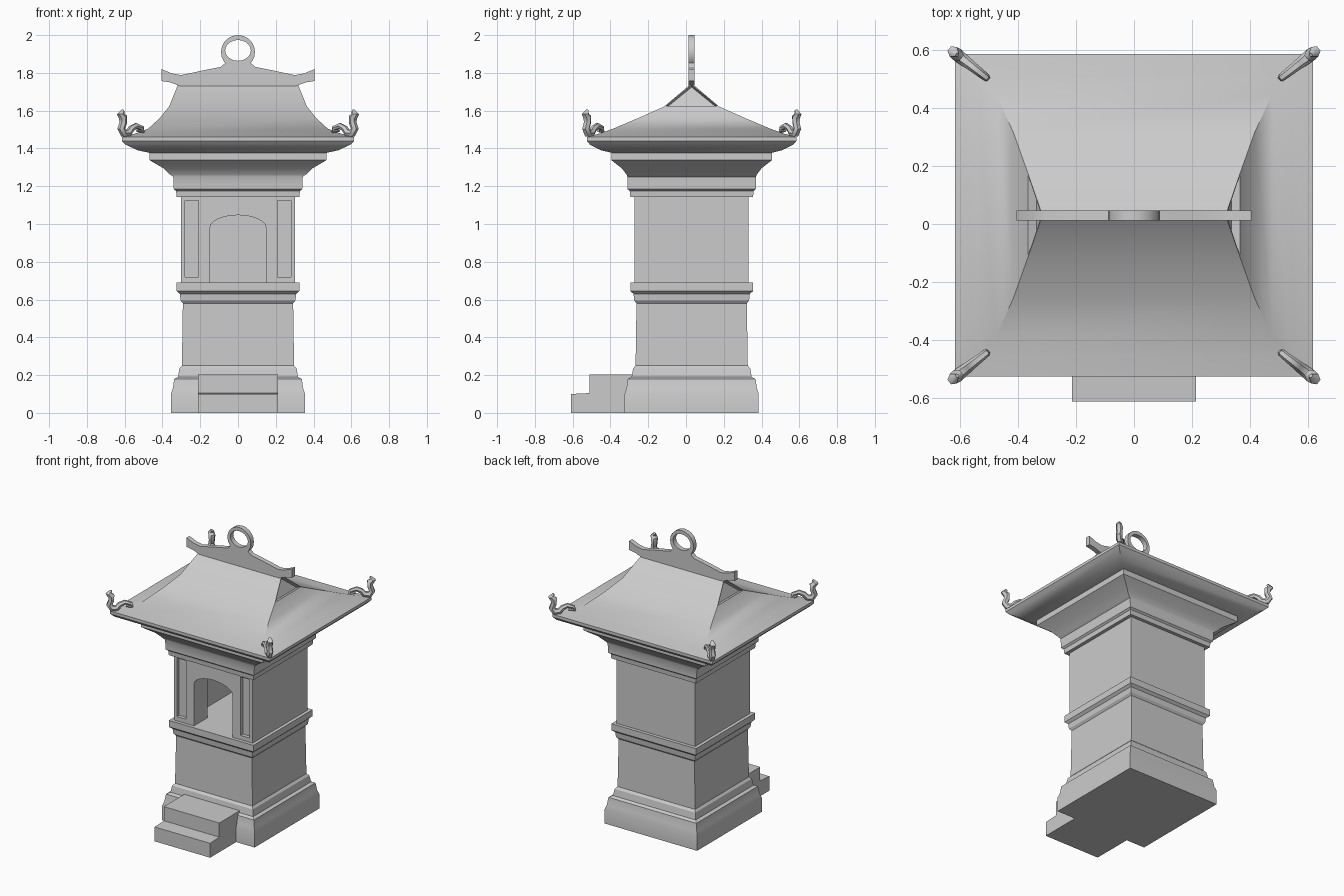
import bpy, bmesh
from math import sin, cos, pi, radians

CY = 0.03  # depth centre of the tower
scene = bpy.context.scene
cube = bpy.data.objects.get("Cube")
if cube:
    bpy.data.objects.remove(cube, do_unlink=True)

stone = bpy.data.materials.new("grey stone")
stone.use_nodes = True
grey = (0.6, 0.6, 0.6, 1)
stone.diffuse_color = grey
stone.node_tree.nodes["Principled BSDF"].inputs["Base Color"].default_value = grey


def add_mesh(name, mesh):
    obj = bpy.data.objects.new(name, mesh)
    scene.collection.objects.link(obj)
    mesh.materials.clear()
    mesh.materials.append(stone)
    return obj


def finish(bm, name):
    bmesh.ops.recalc_face_normals(bm, faces=bm.faces)
    mesh = bpy.data.meshes.new(name)
    bm.to_mesh(mesh)
    bm.free()
    return add_mesh(name, mesh)


def loft(rings, cap_top=True):
    """Stack rectangles given as (half width, half depth, height)."""
    bm = bmesh.new()
    loops = []
    for hx, hy, z in rings:
        loops.append([bm.verts.new((sx * hx, CY + sy * hy, z))
                      for sx, sy in ((-1, -1), (1, -1), (1, 1), (-1, 1))])
    for a, b in zip(loops, loops[1:]):
        for i in range(4):
            j = (i + 1) % 4
            bm.faces.new((a[i], a[j], b[j], b[i]))
    bm.faces.new(loops[0][::-1])
    if cap_top:
        bm.faces.new(loops[-1])
    return bm, loops[-1]


def square(profile):
    return [(h, h, z) for h, z in profile]


def prism(name, outline, y0, y1):
    """Extrude an x-z outline along y."""
    bm = bmesh.new()
    face = bm.faces.new([bm.verts.new((x, y0, z)) for x, z in outline])
    new = bmesh.ops.extrude_face_region(bm, geom=[face])["geom"]
    bmesh.ops.translate(bm, vec=(0, y1 - y0, 0),
                        verts=[v for v in new if isinstance(v, bmesh.types.BMVert)])
    return finish(bm, name)


def rect(x0, x1, z0, z1):
    return [(x0, z0), (x1, z0), (x1, z1), (x0, z1)]


def smooth(obj, angle=30):
    bpy.ops.object.select_all(action='DESELECT')
    obj.select_set(True)
    bpy.context.view_layer.objects.active = obj
    bpy.ops.object.shade_smooth_by_angle(angle=radians(angle))


# Moulded pedestal
bm, _ = loft(square([
    (0.355, 0), (0.355, 0.10), (0.345, 0.13), (0.338, 0.18), (0.318, 0.19),
    (0.31, 0.235), (0.297, 0.25), (0.292, 0.58), (0.304, 0.595), (0.308, 0.63),
    (0.325, 0.645), (0.325, 0.69)]))
smooth(finish(bm, "pedestal"))

# Chamber with arched doorway, hollow room and two sunken front panels
bm, _ = loft(square([(0.302, 0.69), (0.302, 1.145)]))
chamber = finish(bm, "chamber")
arch = [(-0.148, 0.6), (0.148, 0.6)]
arch += [(0.148 * cos(pi * i / 12), 0.98 + 0.067 * sin(pi * i / 12)) for i in range(13)]
cutters = [
    prism("door_cutter", arch, -0.4, 0.0),
    prism("room_cutter", rect(-0.24, 0.24, 0.6, 1.11), -0.125, 0.27),
]
for s in (-1, 1):
    cutters.append(prism("panel_cutter", rect(*sorted((s * 0.21, s * 0.28)), 0.72, 1.125),
                         -0.4, -0.247))
for c in cutters:
    mod = chamber.modifiers.new("cut", 'BOOLEAN')
    mod.operation = 'DIFFERENCE'
    mod.solver = 'EXACT'
    mod.object = c
deps = bpy.context.evaluated_depsgraph_get()
cut_mesh = bpy.data.meshes.new_from_object(chamber.evaluated_get(deps))
chamber.modifiers.clear()
chamber.data = cut_mesh
for c in cutters:
    bpy.data.objects.remove(c, do_unlink=True)
smooth(chamber)

# Cornice flaring out under the roof
bm, _ = loft([
    (0.325, 0.325, 1.143), (0.328, 0.328, 1.175), (0.34, 0.34, 1.185),
    (0.343, 0.34, 1.25), (0.36, 0.345, 1.262), (0.395, 0.37, 1.295),
    (0.455, 0.415, 1.33), (0.468, 0.425, 1.338), (0.468, 0.425, 1.376)])
smooth(finish(bm, "cornice"))

# Hip-and-gable roof with recessed gable triangles
bm, top = loft([
    (0.46, 0.415, 1.375), (0.53, 0.478, 1.39), (0.595, 0.538, 1.42),
    (0.615, 0.555, 1.44), (0.615, 0.555, 1.46), (0.54, 0.485, 1.48),
    (0.475, 0.415, 1.505), (0.415, 0.285, 1.56), (0.365, 0.145, 1.622)], cap_top=False)
ridge_l = bm.verts.new((-0.315, CY, 1.745))
ridge_r = bm.verts.new((0.315, CY, 1.745))
bm.faces.new((top[0], top[1], ridge_r, ridge_l))
bm.faces.new((top[2], top[3], ridge_l, ridge_r))
gables = [bm.faces.new((top[1], top[2], ridge_r)), bm.faces.new((top[3], top[0], ridge_l))]
bmesh.ops.recalc_face_normals(bm, faces=bm.faces)
bmesh.ops.inset_individual(bm, faces=gables, thickness=0.008)
bmesh.ops.inset_individual(bm, faces=gables, thickness=0.002, depth=-0.03)
smooth(finish(bm, "roof"))

# Ridge bar with upturned ends
half = [(0, 1.73), (0.305, 1.73), (0.36, 1.75), (0.405, 1.757), (0.405, 1.82),
        (0.35, 1.797), (0.3, 1.788), (0.2, 1.81), (0.09, 1.832), (0.06, 1.86), (0, 1.86)]
bar = half + [(-x, z) for x, z in half[-2:0:-1]]
smooth(prism("ridge_bar", bar, 0.012, 0.046))

# Ring finial
bm = bmesh.new()
n = 20
loops = []
for rx, rz, zc, y in ((0.09, 0.09, 1.91, 0.012), (0.09, 0.09, 1.91, 0.046),
                      (0.068, 0.055, 1.919, 0.046), (0.068, 0.055, 1.919, 0.012)):
    loops.append([bm.verts.new((rx * cos(2 * pi * i / n), y, zc + rz * sin(2 * pi * i / n)))
                  for i in range(n)])
for k in range(4):
    a, b = loops[k], loops[(k + 1) % 4]
    for i in range(n):
        j = (i + 1) % n
        bm.faces.new((a[i], a[j], b[j], b[i]))
smooth(finish(bm, "ring_finial"))

# Scrolled ornaments on the four eave corners: (x, z, radius) along the diagonal
scroll = [(0.535, 1.495, 0.008), (0.505, 1.488, 0.012), (0.51, 1.508, 0.014),
          (0.54, 1.52, 0.016), (0.565, 1.505, 0.018), (0.58, 1.482, 0.02),
          (0.605, 1.48, 0.022), (0.618, 1.505, 0.021), (0.608, 1.535, 0.02),
          (0.608, 1.565, 0.023), (0.622, 1.582, 0.02), (0.608, 1.602, 0.008)]
for sx, side in ((-1, "right"), (1, "left")):
    for sy, end in ((-1, "front"), (1, "back")):
        curve = bpy.data.curves.new("scroll", 'CURVE')
        curve.dimensions = '3D'
        curve.bevel_depth = 1.0
        curve.bevel_resolution = 1
        curve.use_fill_caps = True
        spline = curve.splines.new('POLY')
        spline.points.add(len(scroll) - 1)
        for p, (x, z, r) in zip(spline.points, scroll):
            p.co = (sx * x, CY + sy * (0.46 + (x - 0.49) * 0.78), z, 1)
            p.radius = r
        tmp = bpy.data.objects.new("scroll", curve)
        scene.collection.objects.link(tmp)
        mesh = bpy.data.meshes.new_from_object(
            tmp.evaluated_get(bpy.context.evaluated_depsgraph_get()))
        bpy.data.objects.remove(tmp, do_unlink=True)
        smooth(add_mesh(f"{end}_{side}_corner_scroll", mesh), 50)

# Front steps: stair outline swept across the width
stair = [(-0.61, 0), (-0.61, 0.10), (-0.51, 0.105), (-0.51, 0.203), (-0.28, 0.203), (-0.28, 0)]
bm = bmesh.new()
sides = [[bm.verts.new((x, y, z)) for y, z in stair] for x in (-0.213, 0.213)]
for i in range(len(stair)):
    j = (i + 1) % len(stair)
    bm.faces.new((sides[0][i], sides[0][j], sides[1][j], sides[1][i]))
for s in sides:
    bm.faces.new(s)
smooth(finish(bm, "front_steps"))
